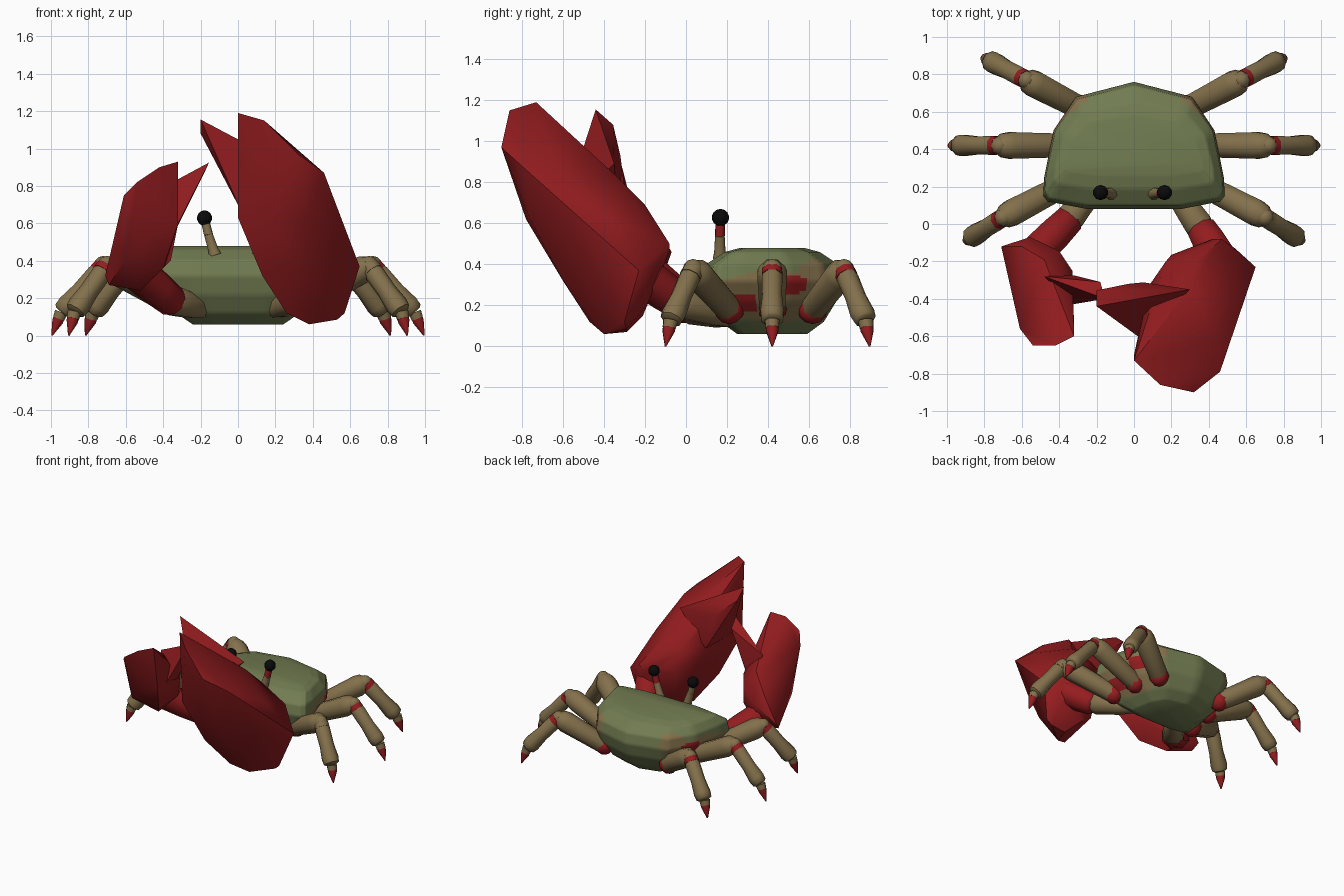
import bpy, bmesh, math
from mathutils import Vector

if "Cube" in bpy.data.objects:
    bpy.data.objects.remove(bpy.data.objects["Cube"])


def material(name, rgb):
    m = bpy.data.materials.new(name)
    m.diffuse_color = (*rgb, 1)
    m.use_nodes = True
    m.node_tree.nodes["Principled BSDF"].inputs["Base Color"].default_value = m.diffuse_color
    return m


GREEN = material("shell_green", (0.165, 0.20, 0.082))
BROWN = material("leg_brown", (0.23, 0.165, 0.072))
RED = material("claw_red", (0.30, 0.012, 0.014))
BLACK = material("eye_black", (0.003, 0.003, 0.003))


def finish(bm, name, mats, angle=35):
    bmesh.ops.recalc_face_normals(bm, faces=bm.faces)
    me = bpy.data.meshes.new(name)
    bm.to_mesh(me)
    bm.free()
    for m in mats:
        me.materials.append(m)
    for p in me.polygons:
        p.use_smooth = True
    me.set_sharp_from_angle(angle=math.radians(angle))
    ob = bpy.data.objects.new(name, me)
    bpy.context.collection.objects.link(ob)
    return ob


def skin(bm, rings):
    """Bridge rings of equal length and cap both ends."""
    for a, b in zip(rings, rings[1:]):
        n = len(a)
        for i in range(n):
            bm.faces.new((a[i], a[(i + 1) % n], b[(i + 1) % n], b[i]))
    bm.faces.new(rings[0])
    bm.faces.new(rings[-1])


def tube(name, start, end, profile, mat, sides=8):
    """Round limb; profile holds (fraction along the axis, radius)."""
    start, end = Vector(start), Vector(end)
    rot = (end - start).to_track_quat('Z', 'Y')
    bm = bmesh.new()
    rings = []
    for t, r in profile:
        c = start.lerp(end, t)
        rings.append([bm.verts.new(c + rot @ Vector((
            r * math.cos(2 * math.pi * (i + .5) / sides),
            r * math.sin(2 * math.pi * (i + .5) / sides), 0)))
            for i in range(sides)])
    skin(bm, rings)
    return finish(bm, name, [mat], 50)


def ball(name, centre, radius, mat, seg=10, rings=7):
    bm = bmesh.new()
    bmesh.ops.create_uvsphere(bm, u_segments=seg, v_segments=rings, radius=radius)
    bmesh.ops.translate(bm, verts=bm.verts, vec=centre)
    return finish(bm, name, [mat], 50)


def hull(name, points, mat, angle=40):
    """Faceted convex piece."""
    bm = bmesh.new()
    for p in points:
        bm.verts.new(p)
    bmesh.ops.convex_hull(bm, input=bm.verts)
    loose = [v for v in bm.verts if not v.link_faces]
    bmesh.ops.delete(bm, geom=loose, context='VERTS')
    return finish(bm, name, [mat], angle)


# Shell: one outline stacked at several heights
half = [(.25, .08), (.46, .12), (.485, .15), (.48, .25), (.43, .50), (.31, .68)]
outline = half + [(0, .76)] + [(-x, y) for x, y in reversed(half)]
levels = [(.06, .50, .50), (.12, .68, .74), (.22, .88, .92), (.32, 1, 1),
          (.40, .98, .95), (.46, .88, .68), (.48, .75, .46)]
bm = bmesh.new()
skin(bm, [[bm.verts.new((x * sx, .42 + (y - .42) * sy, z)) for x, y in outline]
          for z, sx, sy in levels])
bmesh.ops.subdivide_edges(bm, edges=bm.edges[:], cuts=5, use_grid_fill=True)


def within(c, y, z, ry, rz):
    return abs(c.x) > .27 and ((c.y - y) / ry) ** 2 + ((c.z - z) / rz) ** 2 < 1


# Brown flanks and red spots where the legs join
for f in bm.faces:
    c = f.calc_center_median()
    if within(c, .52, .30, .07, .05) or within(c, .275, .21, .07, .05):
        f.material_index = 2
    elif within(c, .42, .245, .29, .125) or within(c, .64, .37, .08, .06):
        f.material_index = 1
finish(bm, "shell", [GREEN, BROWN, RED], 50)

# Walking legs: hip, knee, ankle, tip on the right, mirrored to the left
legs = {
    "front": ((.33, .23, .16), (.70, .035, .375), (.875, -.075, .125), (.905, -.10, 0)),
    "middle": ((.30, .42, .17), (.72, .42, .375), (.945, .42, .125), (.995, .42, 0)),
    "back": ((.25, .60, .16), (.575, .77, .375), (.775, .875, .125), (.815, .895, 0)),
}
for label, joints in legs.items():
    for side, s in (("right", 1), ("left", -1)):
        hip, knee, ankle, tip = [Vector((x * s, y, z)) for x, y, z in joints]
        pre = f"{side}_{label}_"
        tube(pre + "thigh", hip, knee,
             [(0, .05), (.15, .068), (.5, .072), (.86, .077), (.96, .068), (1.02, .048)], BROWN)
        ball(pre + "hip_joint", hip.lerp(knee, .10), .073, RED, 8, 6)
        ball(pre + "knee_joint", knee, .051, BROWN, 8, 6)
        tube(pre + "knee_ring", knee, ankle, [(.02, .052), (.13, .054)],
             BROWN if (label, s) == ("front", 1) else RED)
        tube(pre + "shin", knee, ankle,
             [(.10, .048), (.17, .054), (.55, .052), (.85, .061), (.97, .055), (1, .038)], BROWN)
        tube(pre + "ankle", ankle, ankle.lerp(tip, .28), [(0, .038), (1, .034)], BROWN)
        tube(pre + "toe", ankle.lerp(tip, .2), tip,
             [(0, .033), (.25, .032), (1, .004)], RED)

# Eyes on stalks
for side, s in (("right", 1), ("left", -1)):
    base, mid, top = (Vector((s * x - .008, y, z)) for x, y, z in
                      ((.115, .165, .43), (.15, .165, .54), (.171, .168, .628)))
    tube(side + "_eye_stalk", base, mid, [(0, .036), (.25, .03), (1, .025)], BROWN)
    tube(side + "_eye_neck", mid, top, [(0, .025), (1, .023)], RED if s > 0 else BROWN)
    ball(side + "_eye", top, .042, BLACK)

# Claw arms: brown upper part, red forearm
for side, s, elbow, wrist in (("right", 1, (.37, -.04, .22), (.46, -.19, .33)),
                              ("left", -1, (.36, .01, .19), (.54, -.17, .34))):
    e, w = Vector((elbow[0] * s, *elbow[1:])), Vector((wrist[0] * s, *wrist[1:]))
    tube(side + "_upper_arm", (.19 * s, .22, .14), e,
         [(0, .05), (.3, .068), (.85, .082), (1, .065)], BROWN)
    tube(side + "_forearm", e.lerp(w, -.2), w,
         [(0, .055), (.12, .085), (.5, .095), (1, .10)], RED)

# Large claw
hull("large_claw_palm", [
    (0, -.73, 1.19), (.14, -.86, 1.15), (.32, -.90, .97), (.46, -.79, .87),
    (.65, -.23, .37), (.47, -.08, .50), (.57, -.30, .12), (.53, -.29, .085),
    (.38, -.40, .06), (.26, -.47, .12), (.13, -.60, .32), (0, -.70, .63),
    (.16, -.78, .62), (.08, -.33, .60), (.30, -.34, .83),
    # rounded back of the palm
    (.54, -.13, .40), (.55, -.19, .20), (.33, -.21, .15), (.41, -.29, .07),
    (.24, -.20, .21), (.20, -.165, .48), (.30, -.13, .50), (.17, -.20, .64),
    (.34, -.20, .69), (.42, -.08, .46), (.54, -.40, .64), (.45, -.62, .86),
    # outer front
    (.38, -.61, .34), (.37, -.76, .62)], RED)
hull("large_claw_finger", [
    (-.20, -.44, 1.155), (-.20, -.355, 1.08), (.30, -.35, .89), (-.03, -.32, .93),
    (.05, -.312, .87), (.02, -.60, .66), (.06, -.33, .64)], RED, 28)

# Small claw
hull("small_claw_palm", [
    (-.32, -.60, .93), (-.42, -.65, .90), (-.54, -.65, .82), (-.61, -.56, .75),
    (-.71, -.12, .32), (-.555, -.07, .46), (-.69, -.17, .27), (-.52, -.25, .24),
    (-.40, -.42, .36), (-.32, -.55, .60), (-.45, -.56, .55), (-.48, -.29, .70),
    # rounded back of the palm
    (-.40, -.145, .54), (-.40, -.15, .40), (-.33, -.25, .58), (-.36, -.24, .40),
    (-.52, -.14, .27), (-.48, -.19, .66), (-.60, -.12, .53),
    # outer front
    (-.655, -.36, .47), (-.60, -.47, .41)], RED)
hull("small_claw_finger", [
    (-.155, -.40, .925), (-.18, -.31, .87), (-.48, -.28, .75),
    (-.32, -.275, .64), (-.33, -.43, .58), (-.34, -.28, .55)], RED, 28)
